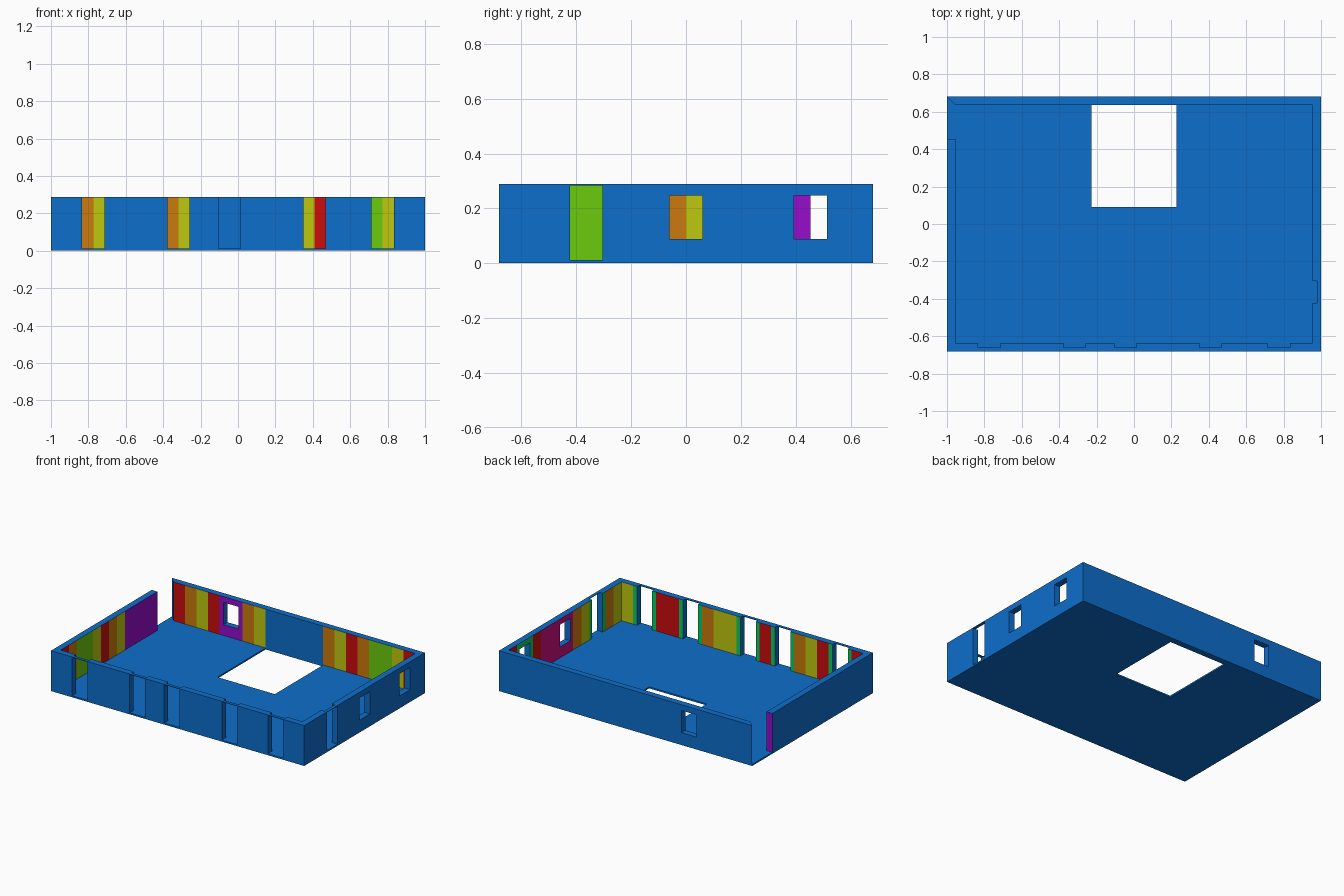
import bpy, bmesh, math
from mathutils import Matrix, Vector

cube = bpy.data.objects.get("Cube")
if cube:
    bpy.data.objects.remove(cube, do_unlink=True)

M = 1 / 11            # width of one wall panel
T = M / 2             # wall thickness
FLOOR, TOP = 0.011, 0.288
HALF = 0.06           # half width of every opening

# Materials, keyed by the letters used in the panel patterns
PALETTE = {
    "B": ("blue", (0.004, 0.156, 0.597)),
    "R": ("red", (0.597, 0.004, 0.004)),
    "O": ("orange", (0.597, 0.195, 0.004)),
    "Y": ("yellow", (0.515, 0.578, 0.004)),
    "G": ("green", (0.150, 0.597, 0.004)),
    "P": ("purple", (0.305, 0.004, 0.597)),
    "T": ("teal", (0.004, 0.597, 0.120)),
    "M": ("magenta", (0.597, 0.004, 0.210)),
}
KEYS = list(PALETTE)
MATERIALS = []
for label, rgb in PALETTE.values():
    mat = bpy.data.materials.new(label)
    mat.use_nodes = True
    mat.diffuse_color = (*rgb, 1)
    mat.node_tree.nodes["Principled BSDF"].inputs["Base Color"].default_value = (*rgb, 1)
    MATERIALS.append(mat)


def prism(name, outline, z0, z1):
    """Object made by extruding a flat outline from z0 to z1."""
    bm = bmesh.new()
    face = bm.faces.new([bm.verts.new((x, y, z0)) for x, y in outline])
    side = bmesh.ops.extrude_face_region(bm, geom=[face])["geom"]
    bmesh.ops.translate(bm, vec=(0, 0, z1 - z0),
                        verts=[v for v in side if isinstance(v, bmesh.types.BMVert)])
    bmesh.ops.recalc_face_normals(bm, faces=bm.faces)
    mesh = bpy.data.meshes.new(name)
    bm.to_mesh(mesh)
    bm.free()
    obj = bpy.data.objects.new(name, mesh)
    bpy.context.collection.objects.link(obj)
    return obj


def rect(x0, x1, y0, y1):
    return [(x0, y0), (x1, y0), (x1, y1), (x0, y1)]


def cut(obj, boxes):
    """Subtract boxes given as (x0, x1, y0, y1, z0, z1)."""
    cutters = []
    for box in boxes:
        cutter = prism("cutter", rect(*box[:4]), *box[4:])
        cutter.hide_render = True
        mod = obj.modifiers.new("opening", "BOOLEAN")
        mod.operation, mod.solver, mod.object = "DIFFERENCE", "EXACT", cutter
        cutters.append(cutter)
    bpy.context.view_layer.update()
    depsgraph = bpy.context.evaluated_depsgraph_get()
    mesh = bpy.data.meshes.new_from_object(obj.evaluated_get(depsgraph))
    obj.modifiers.clear()
    obj.data = mesh
    mesh.name = obj.name
    for cutter in cutters:
        bpy.data.objects.remove(cutter, do_unlink=True)


def paint(obj):
    obj.data.materials.clear()
    for mat in MATERIALS:
        obj.data.materials.append(mat)


def wall(name, angle, distance, pattern, doors=(), windows=(), ends=(True, True)):
    """Wall along x with its inner face on y = 0; pattern gives one letter per panel."""
    start = -(21 if distance == 7 else 14) / 2 * M
    stop = start + len(pattern) * M
    left, right = (T if mitred else 0 for mitred in ends)
    if name == "back_wall":
        left = T
    obj = prism(name, [(start, 0), (stop, 0), (stop + right, T), (start - left, T)], FLOOR, TOP)

    boxes = []
    for panel in doors:      # doorway under a thin outer lintel, open above its inner half
        u = start + panel * M
        boxes.append((u - HALF, u + HALF, -T, 2 * T, -0.1, TOP - 0.004))
        boxes.append((u - HALF, u + HALF, -T, 0.024, 0.1, TOP + 0.1))
    for panel in windows:
        u = start + panel * M
        boxes.append((u - HALF, u + HALF, -T, 2 * T, 0.088, 0.247))
    if boxes:
        cut(obj, boxes)
    paint(obj)

    # Split the wall at colour changes, then colour the inner face by panel
    bm = bmesh.new()
    bm.from_mesh(obj.data)
    for i in range(1, len(pattern)):
        if pattern[i] != pattern[i - 1]:
            bmesh.ops.bisect_plane(bm, geom=bm.verts[:] + bm.edges[:] + bm.faces[:],
                                   plane_co=(start + i * M, 0, 0), plane_no=(1, 0, 0))
    bm.normal_update()
    for face in bm.faces:
        face.smooth = False
        face.material_index = 0
        centre = face.calc_center_bounds()
        if face.normal.y < -0.9 and abs(centre.y) < 0.002:
            panel = min(max(int((centre.x - start) / M), 0), len(pattern) - 1)
            face.material_index = KEYS.index(pattern[panel])
        elif not ends[1] and face.normal.x > 0.9 and centre.x > stop - 0.002:
            face.material_index = KEYS.index(pattern[-1])
    bm.to_mesh(obj.data)
    bm.free()
    obj.data.transform(Matrix.Rotation(angle, 4, "Z") @ Matrix.Translation(Vector((0, distance * M, 0))))
    return obj


# Floor slab with the stair opening
floor = prism("floor", rect(-1, 1, -7.5 * M, 7.5 * M), 0, FLOOR)
cut(floor, [(-2.5 * M, 2.5 * M, M, 7 * M, -0.1, 0.1)])
paint(floor)

# Four walls, panels listed left to right as seen from inside
wall("back_wall", 0, 7, "ROYRPPOYBBBBBOYROGGYR", windows=[5])
wall("front_wall", math.pi, 7, "YTTRRTTOYYTTRTTOYRTTR", doors=[2, 6, 11, 14, 19])
wall("left_wall", -math.pi / 2, 10.5, "RTTRMMMMOYTTOY", doors=[11], windows=[2, 7])
wall("right_wall", math.pi / 2, 10.5, "ROGGYROYPPPP", ends=(True, False))
